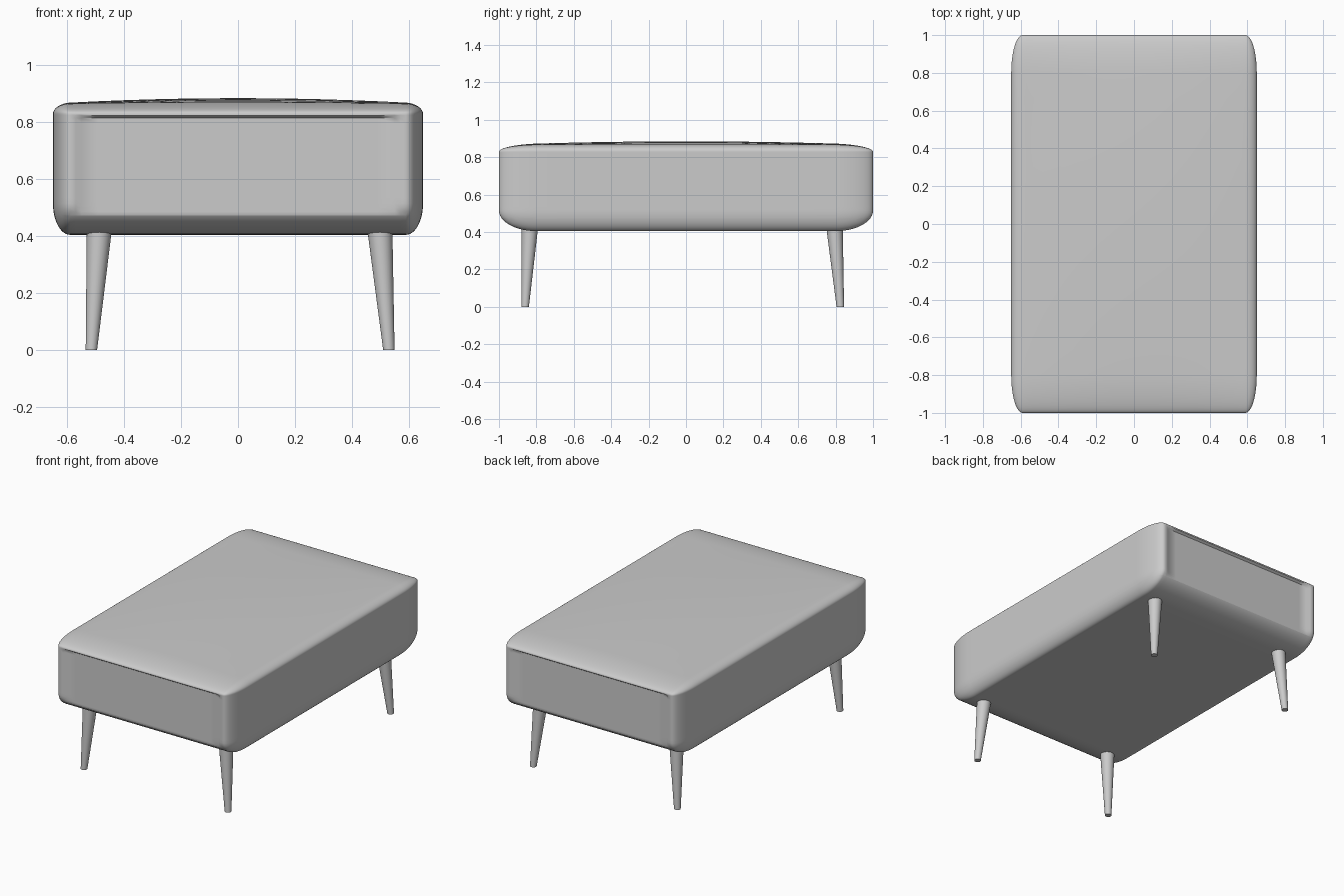
import bpy, bmesh, math
from mathutils import Vector

if "Cube" in bpy.data.objects:
    bpy.data.objects.remove(bpy.data.objects["Cube"])

HALF = (0.65, 1.0, 0.2305)      # half sizes of the cushion
MID_Z = 0.6355
RECESS_Y = 0.985                # depth of the end panels


def add_object(name, bm):
    bmesh.ops.recalc_face_normals(bm, faces=bm.faces)
    mesh = bpy.data.meshes.new(name)
    bm.to_mesh(mesh)
    bm.free()
    ob = bpy.data.objects.new(name, mesh)
    bpy.context.collection.objects.link(ob)
    bpy.ops.object.select_all(action='DESELECT')
    ob.select_set(True)
    bpy.context.view_layer.objects.active = ob
    bpy.ops.object.shade_smooth_by_angle(angle=math.radians(40))
    return ob


def rounded(t):
    """Map a point of the unit cube to a box with elliptical rounding."""
    radii = (0.06, 0.2, 0.036 if t.z > 0 else 0.11)
    inner, out = Vector(), Vector()
    for i in range(3):
        s = math.copysign(1, t[i])
        a = abs(t[i])
        inner[i] = s * min(a / 0.5, 1) * (HALF[i] - radii[i])
        out[i] = s * math.tan(max(0, a - 0.5) * 2 * math.pi / 4)
    out.normalize()
    p = Vector([inner[i] + radii[i] * out[i] for i in range(3)])
    p.z += MID_Z
    # gently domed top
    w = min(max((p.z - 0.83) / 0.036, 0), 1)
    p.z += w * 0.019 * (1 - (p.x / 0.65) ** 2) * (1 - p.y ** 2)
    return p


# Cushion: rounded block with a shallow recessed panel at both ends
bm = bmesh.new()
bmesh.ops.create_cube(bm, size=2)
bmesh.ops.subdivide_edges(bm, edges=bm.edges[:], cuts=23, use_grid_fill=True)
for v in bm.verts:
    v.co = rounded(v.co)
cuts = [((x, 0, 0), (1, 0, 0)) for x in (-0.57, -0.55, 0.55, 0.57)]
cuts += [((0, 0, z), (0, 0, 1)) for z in (0.473, 0.815, 0.825)]
for co, no in cuts:
    bmesh.ops.bisect_plane(bm, geom=bm.verts[:] + bm.edges[:] + bm.faces[:],
                           plane_co=co, plane_no=no, dist=1e-5)
for v in bm.verts:
    if abs(v.co.y) > RECESS_Y and abs(v.co.x) < 0.551 and v.co.z < 0.816:
        v.co.y = math.copysign(RECESS_Y, v.co.y)
add_object("cushion", bm)


# Legs: tapered round pegs, splayed, with level feet
def leg(name, foot, top, height=0.44, r_foot=0.02, r_top=0.045):
    bm = bmesh.new()
    bmesh.ops.create_cone(bm, cap_ends=True, segments=32, radius1=r_foot,
                          radius2=r_top, depth=height)
    for v in bm.verts:
        end = foot if v.co.z < 0 else top
        v.co += Vector((end[0], end[1], height / 2))
    add_object(name, bm)


for side, fx, tx in (("left", -0.515, -0.486), ("right", 0.53, 0.497)):
    for end, fy, ty in (("front", -0.86, -0.834), ("back", 0.825, 0.793)):
        leg(f"{end}_{side}_leg", (fx, fy), (tx, ty))
